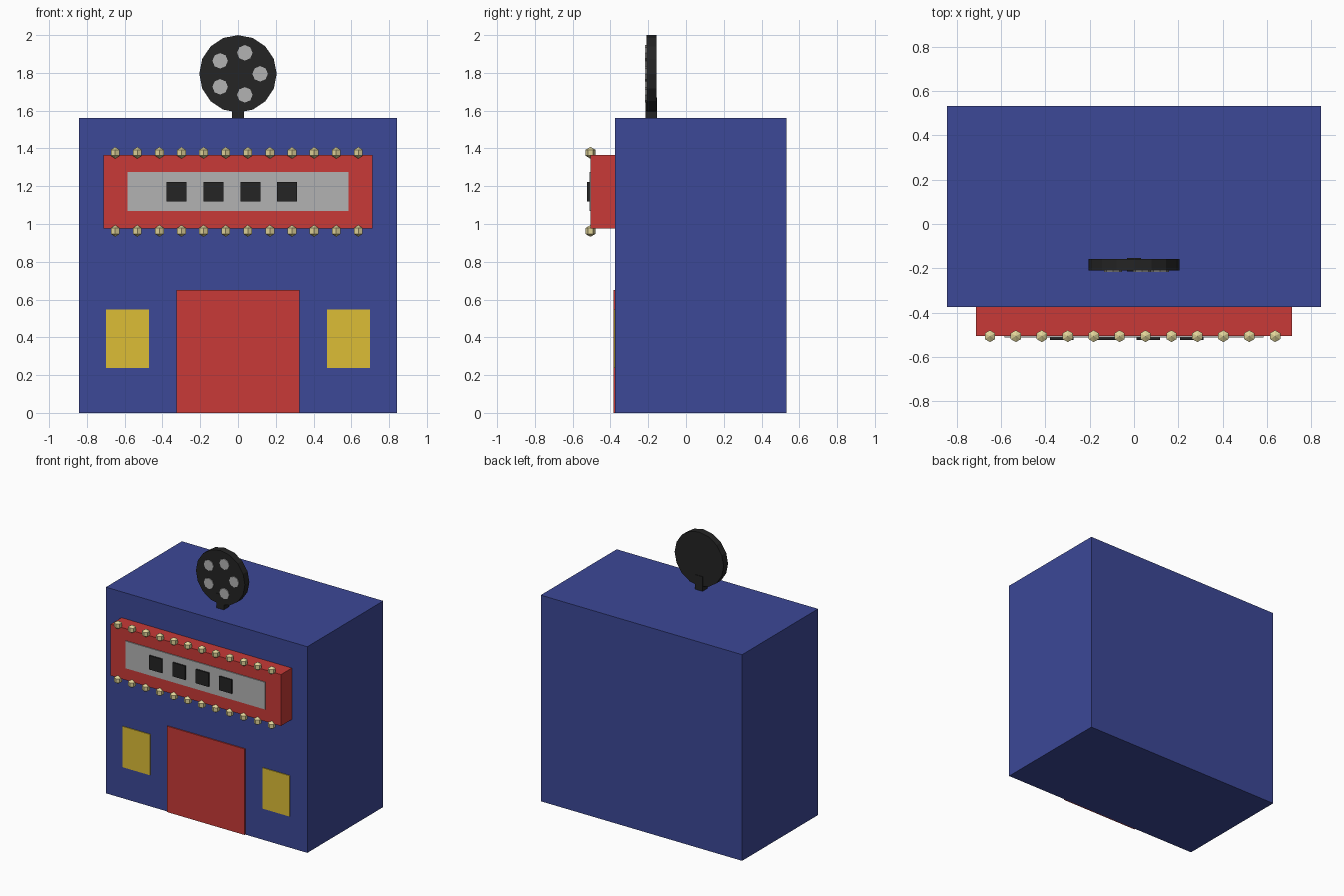
import bpy
import math

if "Cube" in bpy.data.objects:
    bpy.data.objects.remove(bpy.data.objects["Cube"])


def material(name, rgb):
    m = bpy.data.materials.new(name)
    m.diffuse_color = (*rgb, 1.0)
    m.use_nodes = True
    m.node_tree.nodes["Principled BSDF"].inputs["Base Color"].default_value = m.diffuse_color
    return m


BLUE = material("blue_paint", (0.045, 0.065, 0.31))
RED = material("red_paint", (0.58, 0.042, 0.038))
YELLOW = material("yellow_glass", (0.72, 0.51, 0.037))
BLACK = material("black", (0.018, 0.018, 0.018))
GREY = material("light_grey", (0.45, 0.45, 0.45))
BULB = material("warm_bulb", (0.75, 0.66, 0.32))


def finish(name, mat):
    ob = bpy.context.object
    ob.name = name
    ob.data.materials.append(mat)
    return ob


def box(name, x, y, z, mat):
    """Box from (min, max) ranges on each axis."""
    bpy.ops.mesh.primitive_cube_add(size=1, location=[sum(r) / 2 for r in (x, y, z)])
    ob = finish(name, mat)
    ob.scale = [r[1] - r[0] for r in (x, y, z)]
    bpy.ops.object.transform_apply(location=False, rotation=False, scale=True)
    return ob


def disc(name, sides, radius, x, y, z, mat):
    """Cylinder with its axis along y, spanning the y range."""
    bpy.ops.mesh.primitive_cylinder_add(
        vertices=sides, radius=radius, depth=y[1] - y[0],
        location=(x, sum(y) / 2, z), rotation=(math.pi / 2, 0, 0))
    return finish(name, mat)


# Building
box("building", (-0.843, 0.843), (-0.375, 0.533), (0, 1.56), BLUE)

# Entrance and side windows
box("entrance_door", (-0.325, 0.325), (-0.384, -0.365), (0, 0.65), RED)
for side, cx in (("left", -0.585), ("right", 0.585)):
    box(f"{side}_window", (cx - 0.115, cx + 0.115), (-0.381, -0.365), (0.238, 0.547), YELLOW)

# Marquee sign with panel and dark tiles
box("marquee", (-0.713, 0.713), (-0.505, -0.365), (0.975, 1.364), RED)
box("sign_panel", (-0.585, 0.585), (-0.512, -0.5), (1.068, 1.274), GREY)
for i in range(4):
    cx = -0.325 + i * 0.195
    box(f"sign_tile_{i + 1}", (cx - 0.053, cx + 0.053), (-0.523, -0.505), (1.118, 1.223), BLACK)

# Bulbs along both edges of the marquee
for row, z in (("top", 1.377), ("bottom", 0.963)):
    for i in range(12):
        bpy.ops.mesh.primitive_uv_sphere_add(
            segments=6, ring_count=3, radius=0.031,
            location=(-0.65 + i * 0.117, -0.506, z))
        finish(f"{row}_bulb_{i + 1}", BULB)

# Film reel on a short post
box("reel_post", (-0.031, 0.031), (-0.214, -0.153), (1.55, 1.67), BLACK)
disc("film_reel", 16, 0.205, 0, (-0.21, -0.157), 1.795, BLACK)
for i in range(5):
    a = i * math.tau / 5
    disc(f"reel_hole_{i + 1}", 8, 0.041, 0.117 * math.cos(a), (-0.216, -0.2),
         1.795 + 0.117 * math.sin(a), GREY)
